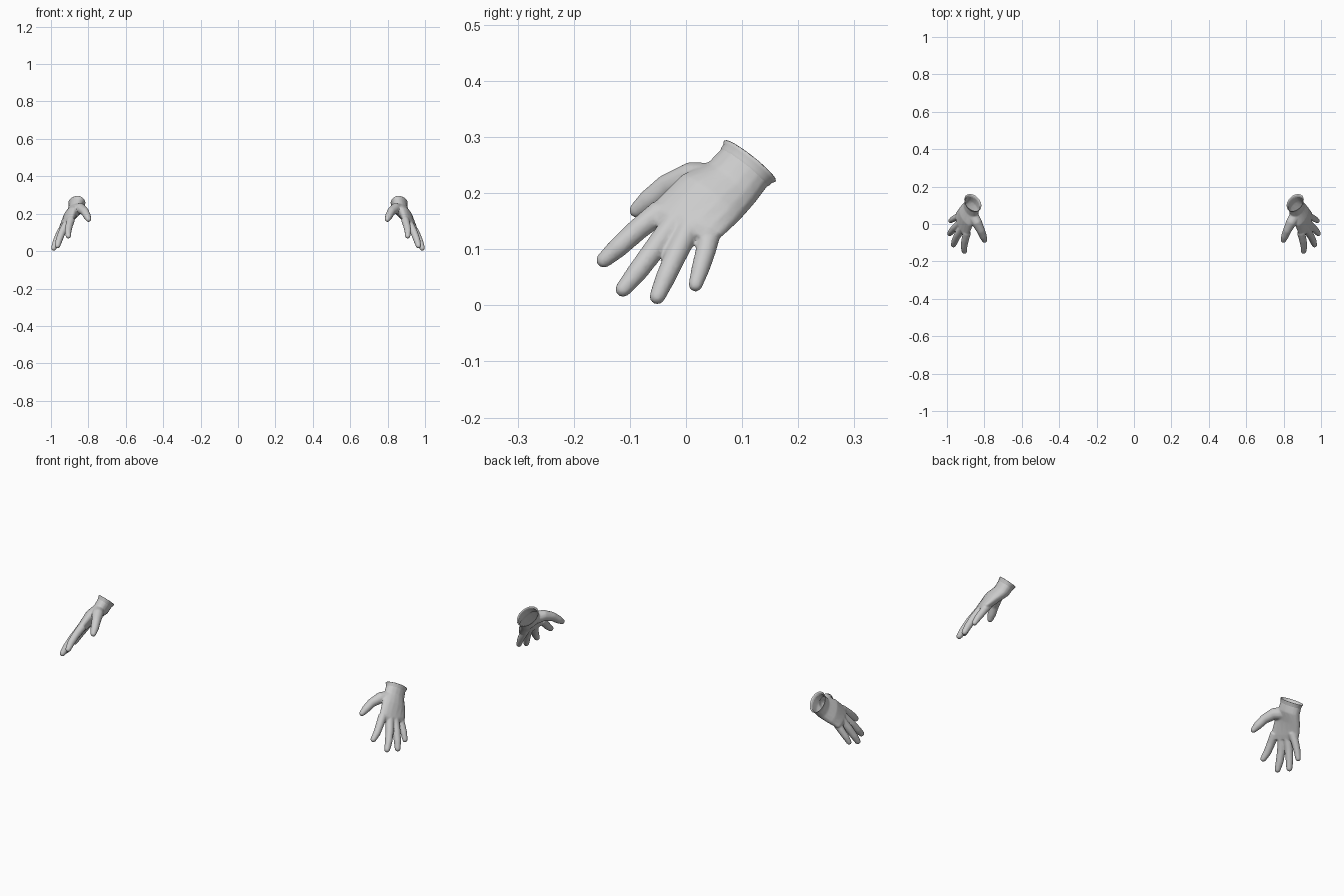
import bpy, bmesh, math
from mathutils import Vector as V

if "Cube" in bpy.data.objects:
    bpy.data.objects.remove(bpy.data.objects["Cube"])

# Hand frame: forearm-to-finger axis, width (thumb side to little finger side), back of hand
W = V((0.367, 0.751, -0.547)).normalized()
A = V((0.2, -0.6, -0.75))
A = (A - W * A.dot(W)).normalized()
N = A.cross(W).normalized()
RIM = V((0.862, 0.113, 0.256))


def ring(c, u, v, n=16):
    """Ellipse around c with half-axis vectors u and v."""
    return [c + u * math.cos(2 * math.pi * i / n) + v * math.sin(2 * math.pi * i / n)
            for i in range(n)]


def loft(bm, rings, caps=True):
    """Skin a list of rings, optionally closing both ends."""
    loops = [[bm.verts.new(p) for p in r] for r in rings]
    for a, b in zip(loops, loops[1:]):
        for i in range(len(a)):
            j = (i + 1) % len(a)
            bm.faces.new((a[i], a[j], b[j], b[i]))
    if caps:
        bm.faces.new(loops[0])
        bm.faces.new(loops[-1])


def finger(bm, pts):
    """Tapered tube through (x, y, z, radius) points with a rounded tip."""
    c = [V(p[:3]) for p in pts]
    r = [p[3] for p in pts]
    rings = []
    for i, p in enumerate(c):
        t = (c[min(i + 1, len(c) - 1)] - c[max(i - 1, 0)]).normalized()
        u = (N - t * N.dot(t)).normalized()
        v = t.cross(u)
        rings.append(ring(p, u * r[i], v * r[i], 12))
    for ang in (30, 55, 78):
        k, s = math.cos(math.radians(ang)) * r[-1], math.sin(math.radians(ang)) * r[-1]
        rings.append(ring(c[-1] + t * s, u * k, v * k, 12))
    loft(bm, rings)


def make_object(name, bm):
    bmesh.ops.recalc_face_normals(bm, faces=bm.faces)
    me = bpy.data.meshes.new(name)
    bm.to_mesh(me)
    bm.free()
    ob = bpy.data.objects.new(name, me)
    bpy.context.collection.objects.link(ob)
    return ob


def finish(ob):
    """Mirror to the other hand and shade smooth."""
    m = ob.modifiers.new("Mirror", 'MIRROR')
    m.use_mirror_merge = False
    for p in ob.data.polygons:
        p.use_smooth = True


# Palm and back of the hand
bm = bmesh.new()
loft(bm, [
    ring(RIM - A * 0.02, W * 0.055, N * 0.039),
    ring(RIM + A * 0.012, W * 0.055, N * 0.039),
    ring(RIM + A * 0.05, W * 0.058, N * 0.037),
    ring(V((0.895, 0.045, 0.193)), W * 0.070, N * 0.034),
    ring(V((0.918, -0.002, 0.147)), V((0.028, 0.068, -0.023)), N * 0.025),
    ring(V((0.924, -0.013, 0.130)), V((0.026, 0.057, -0.016)), N * 0.018),
])

# Fingers and thumb
for pts in (
    [(.893, -.045, .168, .022), (.903, -.085, .136, .020), (.909, -.120, .104, .0185), (.907, -.146, .081, .0145)],
    [(.916, -.020, .148, .022), (.942, -.058, .098, .020), (.957, -.088, .058, .0185), (.965, -.112, .029, .0145)],
    [(.925, .008, .143, .022), (.955, -.018, .090, .020), (.974, -.037, .048, .018), (.985, -.051, .016, .0145)],
    [(.922, .045, .142, .021), (.948, .036, .100, .0185), (.968, .026, .066, .0165), (.981, .017, .037, .013)],
    [(.868, .055, .222, .032), (.840, .008, .228, .028), (.819, -.035, .211, .0225), (.806, -.067, .186, .020),
     (.799, -.087, .170, .0145)],
):
    finger(bm, pts)
glove = make_object("gloves", bm)

# Fuse the parts into one soft skin
rm = glove.modifiers.new("Fuse", 'REMESH')
rm.mode = 'VOXEL'
rm.voxel_size = 0.0035
sm = glove.modifiers.new("Soften", 'SMOOTH')
sm.factor = 0.5
sm.iterations = 8
bpy.context.view_layer.update()
dg = bpy.context.evaluated_depsgraph_get()
fused = bpy.data.meshes.new_from_object(glove.evaluated_get(dg))
glove.modifiers.clear()

# Open the wrist
bm = bmesh.new()
bm.from_mesh(fused)
bmesh.ops.bisect_plane(bm, geom=bm.verts[:] + bm.edges[:] + bm.faces[:],
                       plane_co=RIM + A * 0.008, plane_no=-A, clear_outer=True)
bm.to_mesh(glove.data)
bm.free()
dec = glove.modifiers.new("Simplify", 'DECIMATE')
dec.ratio = 0.3
finish(glove)

# Flared cuff hem, turned in at the rim
bm = bmesh.new()
loft(bm, [ring(RIM + A * d, W * w, N * n, 24) for d, w, n in (
    (0.016, 0.0545, 0.0385), (0.012, 0.0560, 0.0400), (0.004, 0.0575, 0.0410),
    (-0.001, 0.0610, 0.0440), (-0.003, 0.0595, 0.0425), (0.004, 0.0550, 0.0385),
    (0.012, 0.0525, 0.0365))], caps=False)
finish(make_object("cuffs", bm))
